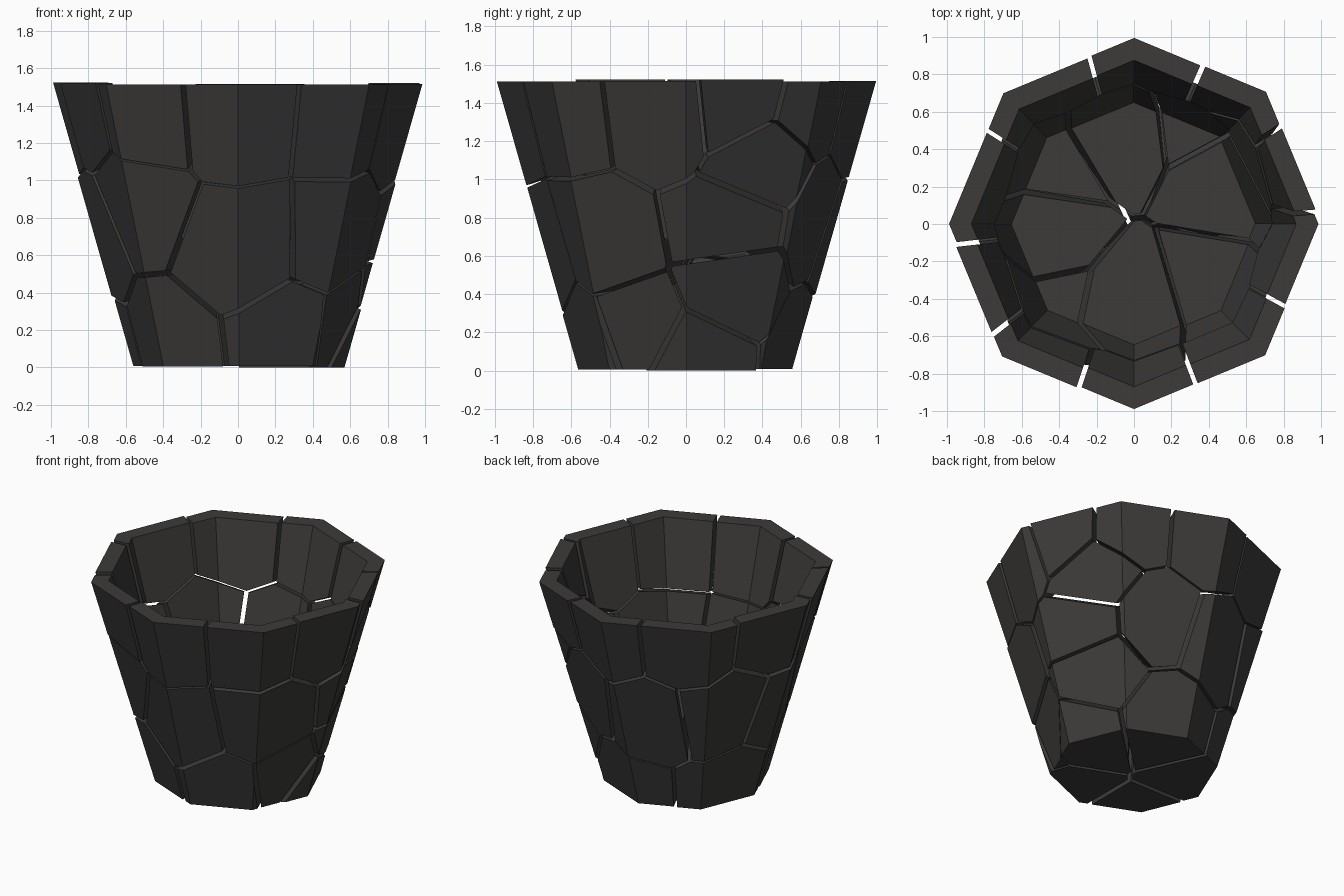
import bpy, bmesh, math, random
from mathutils import Vector

if "Cube" in bpy.data.objects:
    bpy.data.objects.remove(bpy.data.objects["Cube"])

random.seed(4)
H = 1.51
GAP = 0.010

dark = bpy.data.materials.new("dark_clay")
dark.diffuse_color = (.045, .043, .042, 1)
dark.use_nodes = True
dark.node_tree.nodes["Principled BSDF"].inputs["Base Color"].default_value = dark.diffuse_color


def frustum(r0, z0, r1, z1):
    """Closed eight-sided tapered solid with corners on the axes."""
    bm = bmesh.new()
    rings = [[bm.verts.new((r * math.cos(i * math.pi / 4), r * math.sin(i * math.pi / 4), z))
              for i in range(8)] for r, z in ((r0, z0), (r1, z1))]
    for i in range(8):
        j = (i + 1) % 8
        bm.faces.new((rings[0][i], rings[0][j], rings[1][j], rings[1][i]))
    bm.faces.new(rings[0][::-1])
    bm.faces.new(rings[1])
    return bm


def to_object(bm, name):
    bmesh.ops.recalc_face_normals(bm, faces=bm.faces[:])
    me = bpy.data.meshes.new(name)
    bm.to_mesh(me)
    bm.free()
    me.materials.append(dark)
    ob = bpy.data.objects.new(name, me)
    bpy.context.collection.objects.link(ob)
    return ob


# Centres of the broken pieces: rim by angle, then body and base
rim_angles = [270, 312, 351, 18, 48, 85, 125, 170, 203, 233]
rim = [Vector((.84 * math.cos(math.radians(a)), .84 * math.sin(math.radians(a)),
               1.38 + (.05 if a == 18 else 0))) for a in rim_angles]
body = [Vector(p) for p in [
    (.02, -.55, .64), (-.50, -.44, .88), (.47, -.42, .68),
    (.68, .42, 1.06), (.58, .25, .78), (.58, .30, .43), (.36, .66, .76),
    (-.12, .60, .72), (-.52, .36, .78), (-.58, -.05, .72)]]
base = [Vector(p) for p in [
    (-.42, -.42, .10), (.26, -.42, .18), (.58, -.30, .18),
    (.45, .05, .06), (.10, .42, .14), (-.42, .18, .14)]]
seeds = [("rim_shard", p) for p in rim] + [("body_shard", p) for p in body] + \
        [("base_shard", p) for p in base]

# Cavity cutter
cavity = to_object(frustum(.64, .68, .885, 1.58), "cavity_cutter")
cavity.hide_render = True

# Each shard is the solid pot cut back to its own cell, then hollowed
shards = []
for k, (name, p) in enumerate(seeds):
    bm = frustum(.555, 0, .985, H)
    for j, (_, q) in enumerate(seeds):
        if j == k:
            continue
        n = (q - p).normalized()
        res = bmesh.ops.bisect_plane(bm, geom=bm.verts[:] + bm.edges[:] + bm.faces[:],
                                     plane_co=(p + q) / 2 - n * GAP, plane_no=n,
                                     clear_outer=True, dist=1e-5)
        if any(isinstance(e, bmesh.types.BMEdge) for e in res["geom_cut"]):
            bmesh.ops.holes_fill(bm, edges=[e for e in bm.edges if e.is_boundary], sides=0)
    if not bm.faces:
        bm.free()
        continue
    ob = to_object(bm, name)
    mod = ob.modifiers.new("hollow", 'BOOLEAN')
    mod.operation = 'DIFFERENCE'
    mod.solver = 'EXACT'
    mod.object = cavity
    shards.append((ob, p))

bpy.context.view_layer.update()
dg = bpy.context.evaluated_depsgraph_get()
for ob, p in shards:
    me = bpy.data.meshes.new_from_object(ob.evaluated_get(dg))
    ob.modifiers.clear()
    ob.data = me
    # Loosen the pieces a little
    out = Vector((p.x, p.y, 0)).normalized() * random.uniform(0, .018)
    ob.location = out + Vector((0, 0, random.uniform(0, .014)))
bpy.data.objects.remove(cavity)
